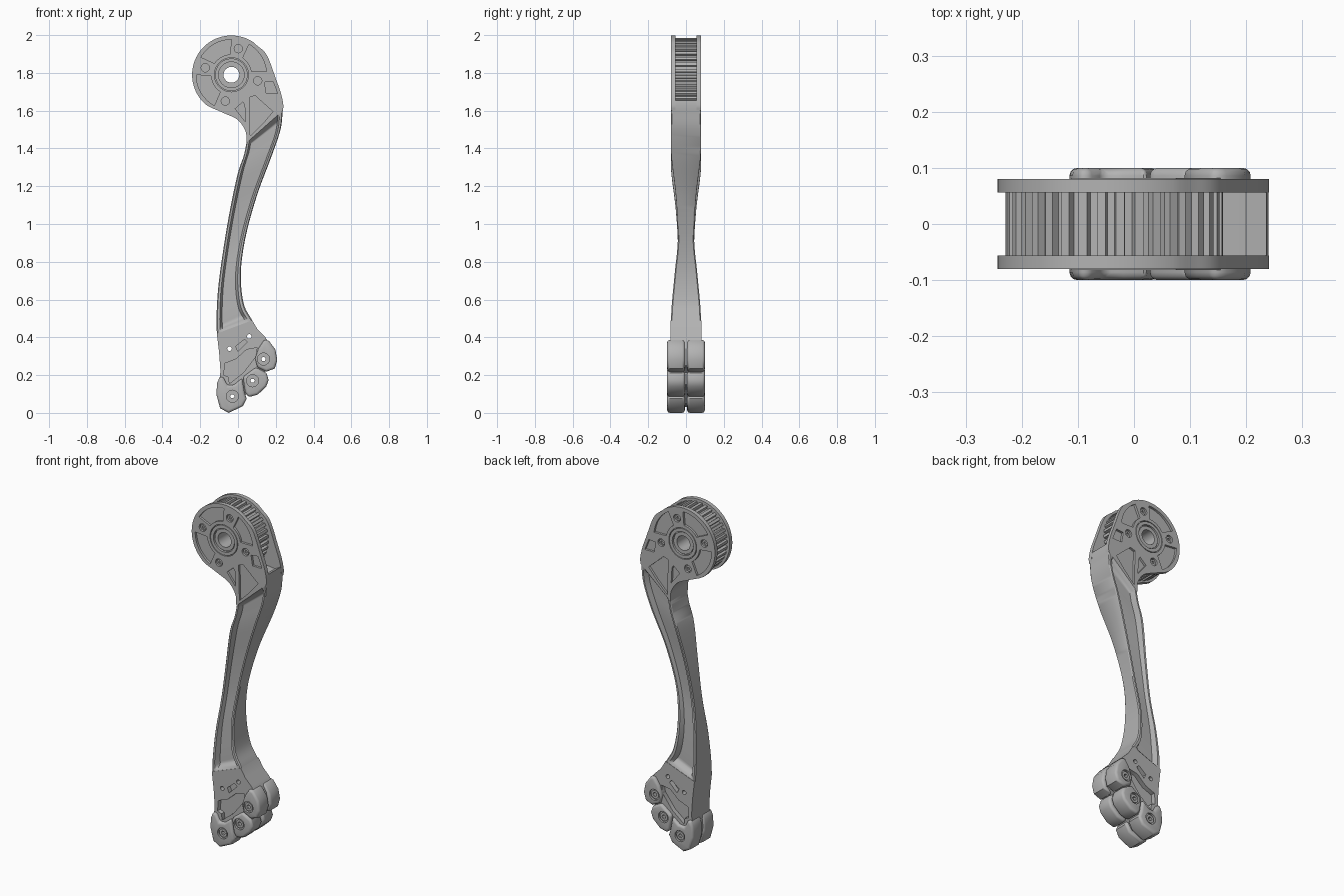
import bpy, bmesh
from math import sin, cos, pi, radians
from mathutils import Vector, Matrix

cube = bpy.data.objects.get("Cube")
if cube:
    bpy.data.objects.remove(cube)

# One plain metal colour
grey = bpy.data.materials.new("satin grey")
grey.use_nodes = True
grey.diffuse_color = (0.45, 0.45, 0.45, 1)
grey.node_tree.nodes["Principled BSDF"].inputs["Base Color"].default_value = (0.45, 0.45, 0.45, 1)

HUB = (-0.035, 1.79)


def link(name, mesh):
    ob = bpy.data.objects.new(name, mesh)
    bpy.context.collection.objects.link(ob)
    return ob


def finish(ob, angle=32):
    """Merge, fix normals, smooth with sharp edges, assign the material."""
    bm = bmesh.new()
    bm.from_mesh(ob.data)
    bmesh.ops.remove_doubles(bm, verts=bm.verts, dist=1e-5)
    bmesh.ops.recalc_face_normals(bm, faces=bm.faces)
    for f in bm.faces:
        f.smooth = True
        f.material_index = 0
    bm.to_mesh(ob.data)
    bm.free()
    ob.data.set_sharp_from_angle(angle=radians(angle))
    ob.data.materials.clear()
    ob.data.materials.append(grey)
    return ob


def evaluated(ob):
    dg = bpy.context.evaluated_depsgraph_get()
    return bpy.data.meshes.new_from_object(ob.evaluated_get(dg))


def plate(name, loops, y0, y1):
    """Flat plate in the XZ plane; the first loop is the outline, the rest are holes."""
    cu = bpy.data.curves.new(name, "CURVE")
    cu.dimensions, cu.fill_mode = "2D", "BOTH"
    cu.extrude = (y1 - y0) / 2
    for loop in loops:
        sp = cu.splines.new("POLY")
        sp.points.add(len(loop) - 1)
        for p, (x, z) in zip(sp.points, loop):
            p.co = (x, z, 0, 1)
        sp.use_cyclic_u = True
    tmp = link(name + "_curve", cu)
    mesh = evaluated(tmp)
    bpy.data.objects.remove(tmp)
    mesh.transform(Matrix.Translation((0, (y0 + y1) / 2, 0)) @ Matrix.Rotation(pi / 2, 4, "X"))
    return finish(link(name, mesh))


def both(name, loops, y0, y1):
    plate("front_" + name, loops, -y1, -y0)
    plate("back_" + name, loops, y0, y1)


def arc(c, r, a0, a1, n):
    return [(c[0] + r * cos(radians(a0 + (a1 - a0) * i / n)),
             c[1] + r * sin(radians(a0 + (a1 - a0) * i / n))) for i in range(n + 1)]


def circle(c, r, n=32):
    return arc(c, r, 0, 360, n)[:-1]


def sector(a0, a1, r0=0.108, r1=0.186):
    return arc(HUB, r0, a0 + 4, a1 - 4, 10) + arc(HUB, r1, a1, a0, 14)


def spline(pts, n):
    """Catmull-Rom curve through points of any dimension."""
    v = [Vector(p) for p in pts]
    v = [2 * v[0] - v[1]] + v + [2 * v[-1] - v[-2]]
    out = []
    for a, b, c, d in zip(v, v[1:], v[2:], v[3:]):
        for i in range(n):
            t = i / n
            out.append(0.5 * (2 * b + (c - a) * t + (2 * a - 5 * b + 4 * c - d) * t * t
                              + (3 * b - a - 3 * c + d) * t ** 3))
    return [tuple(p) for p in out + [v[-2]]]


# Head flanges with lightening pockets
left_neck = spline([(0.045, 1.43), (0.04, 1.49), (0.0, 1.55), (-0.07, 1.585), (-0.145, 1.617)], 6)
right_neck = spline([(0.095, 1.95), (0.152, 1.895), (0.2, 1.77), (0.228, 1.69), (0.24, 1.63), (0.237, 1.6)], 6)
head = left_neck + arc(HUB, 0.208, 230, 56, 48) + right_neck
bolts = [arc(HUB, 0.143, a, a, 1)[0] for a in (75, 165, 257, 347)]
pockets = [sector(5, 60), sector(90, 150), sector(180, 241),
           [(-0.015, 1.61), (0.025, 1.645), (0.035, 1.63), (0.04, 1.54)],
           [(0.06, 1.67), (0.09, 1.68), (0.185, 1.595), (0.13, 1.53), (0.065, 1.465)],
           [(0.14, 1.75), (0.185, 1.755), (0.21, 1.69), (0.15, 1.69)]]
both("flange", [head, circle(HUB, 0.09, 48)] + [circle(b, 0.022, 20) for b in bolts] + pockets, 0.066, 0.08)
both("flange_web", [head, circle(HUB, 0.042)], 0.056, 0.067)
both("hub_ring", [circle(HUB, 0.086, 48), circle(HUB, 0.068, 48)], 0.06, 0.08)
both("hub_bearing", [circle(HUB, 0.063, 48), circle(HUB, 0.042)], 0.06, 0.074)
for i, b in enumerate(bolts):
    both(f"flange_bolt_{i + 1}", [circle(b, 0.017, 20), circle(b, 0.008, 6)], 0.06, 0.074)

# Toothed pulley between the flanges
TEETH = 36
gear = []
for i in range(TEETH):
    for r, k in ((0.179, 0.0), (0.179, 0.38), (0.194, 0.46), (0.194, 0.92)):
        a = 2 * pi * (i + k) / TEETH
        gear.append((HUB[0] + r * cos(a), HUB[1] + r * sin(a)))
plate("pulley", [gear, circle(HUB, 0.042)], -0.06, 0.06)

# Solid neck below the pulley
neck = [p for p in left_neck if p[0] > -0.04] + [(-0.03, 1.62), (0.06, 1.645), (0.16, 1.64), (0.2, 1.635),
                                               (0.236, 1.655), (0.24, 1.63), (0.237, 1.6)]
plate("neck_block", [neck], -0.066, 0.066)

# Leg: lofted beam with a channel on both faces (left x, z, right x, z, half thickness)
stations = spline([(0.045, 1.43, 0.237, 1.6, 0.08), (0.03, 1.36, 0.225, 1.5, 0.08),
                   (-0.003, 1.26, 0.178, 1.36, 0.077), (-0.045, 1.06, 0.1, 1.15, 0.053),
                   (-0.08, 0.85, 0.04, 0.93, 0.043), (-0.105, 0.66, 0.015, 0.74, 0.06),
                   (-0.114, 0.5, 0.03, 0.58, 0.075), (-0.112, 0.42, 0.075, 0.49, 0.08)], 9)
bm = bmesh.new()
rings = []
for i, (lx, lz, rx, rz, h) in enumerate(stations):
    t = i / (len(stations) - 1)
    k = min(1, min(t, 1 - t) / 0.06)
    floor = h - 0.42 * h * k * k * (3 - 2 * k)
    lft, rgt = Vector((lx, 0, lz)), Vector((rx, 0, rz))
    w = (rgt - lft).length
    half = [(0, h - 0.006), (0.006, h), (0.02, h), (0.034, floor)]
    half += [(w - u, y) for u, y in reversed(half)]
    ring = [(u, -y) for u, y in half] + [(u, y) for u, y in reversed(half)]
    rings.append([bm.verts.new(lft.lerp(rgt, u / w) + Vector((0, y, 0))) for u, y in ring])
for a, b in zip(rings, rings[1:]):
    for j in range(len(a)):
        n = (j + 1) % len(a)
        bm.faces.new((a[j], a[n], b[n], b[j]))
bm.faces.new(rings[0])
bm.faces.new(rings[-1])
mesh = bpy.data.meshes.new("leg")
bm.to_mesh(mesh)
bm.free()
finish(link("leg", mesh))

# Foot core with pockets
screws = [(0.135, 0.285), (0.077, 0.17), (-0.03, 0.088)]
pins = [(-0.045, 0.34), (0.06, 0.405)]
foot = [(-0.112, 0.42), (0.075, 0.49), (0.105, 0.44), (0.145, 0.4), (0.18, 0.34), (0.18, 0.25), (0.14, 0.215),
        (0.13, 0.15), (0.045, 0.1), (0.01, 0.05), (-0.05, 0.03), (-0.095, 0.06), (-0.105, 0.12),
        (-0.093, 0.22), (-0.1, 0.32)]
holes = [circle(s, 0.012, 16) for s in screws + pins]
main_pocket = [(-0.07, 0.262), (-0.01, 0.285), (0.045, 0.335), (0.1, 0.345), (0.095, 0.3),
               (0.03, 0.215), (-0.045, 0.155), (-0.05, 0.19), (-0.075, 0.2)]
top_pocket = [(-0.012, 0.352), (0.035, 0.39), (0.05, 0.375), (0.0, 0.325)]
both("foot_cheek", [foot, main_pocket, top_pocket] + holes, 0.055, 0.082)
plate("foot_core", [foot] + holes, -0.056, 0.056)

# Cutter for the counterbored pad screws
bm = bmesh.new()
for x, z in screws:
    prof = [(0.012, -0.088), (0.032, -0.088), (0.032, -0.2)]
    prof = prof[::-1] + [(r, -y) for r, y in prof]
    loops = [[bm.verts.new((cx, y, cz)) for cx, cz in circle((x, z), r, 24)] for r, y in prof]
    for a, b in zip(loops, loops[1:]):
        for j in range(24):
            bm.faces.new((a[j], a[j - 1], b[j - 1], b[j]))
    bm.faces.new(loops[0])
    bm.faces.new(loops[-1])
bmesh.ops.recalc_face_normals(bm, faces=bm.faces)
mesh = bpy.data.meshes.new("screw_cutter")
bm.to_mesh(mesh)
bm.free()
cutter = link("screw_cutter", mesh)
cutter.hide_render = True

# Rounded sole pads, split along the middle
pads = {
    "upper_pad": [(0.14, 0.39), (0.165, 0.38), (0.198, 0.335), (0.208, 0.28), (0.195, 0.235), (0.15, 0.218),
                  (0.102, 0.243), (0.09, 0.29), (0.11, 0.345)],
    "middle_pad": [(0.095, 0.242), (0.15, 0.212), (0.162, 0.175), (0.15, 0.14), (0.105, 0.097),
                   (0.055, 0.083), (0.038, 0.11), (0.026, 0.19)],
    "toe_pad": [(0.022, 0.185), (0.034, 0.11), (0.046, 0.075), (0.025, 0.035), (-0.05, 0.0), (-0.095, 0.025),
                (-0.115, 0.1), (-0.11, 0.16), (-0.095, 0.195), (-0.075, 0.185), (-0.055, 0.145), (-0.02, 0.15)],
}
for name, outline in pads.items():
    bm = bmesh.new()
    for s in (-1, 1):
        ends = [[bm.verts.new((x, s * y, z)) for x, z in outline] for y in (0.006, 0.1)]
        bm.faces.new(ends[0])
        bm.faces.new(ends[1])
        for j in range(len(outline)):
            bm.faces.new((ends[0][j], ends[0][j - 1], ends[1][j - 1], ends[1][j]))
    bmesh.ops.recalc_face_normals(bm, faces=bm.faces)
    mesh = bpy.data.meshes.new(name)
    bm.to_mesh(mesh)
    bm.free()
    ob = link(name, mesh)
    bev = ob.modifiers.new("round", "BEVEL")
    bev.width, bev.segments, bev.limit_method = 0.014, 3, "ANGLE"
    bev.angle_limit = radians(60)
    cut = ob.modifiers.new("screws", "BOOLEAN")
    cut.object, cut.operation, cut.solver = cutter, "DIFFERENCE", "EXACT"
    ob.data = evaluated(ob)
    ob.modifiers.clear()
    finish(ob, 40)
bpy.data.objects.remove(cutter)

# Pad screws
for i, s in enumerate(screws):
    both(f"pad_screw_{i + 1}", [circle(s, 0.024, 24), circle(s, 0.012, 6)], 0.08, 0.095)
